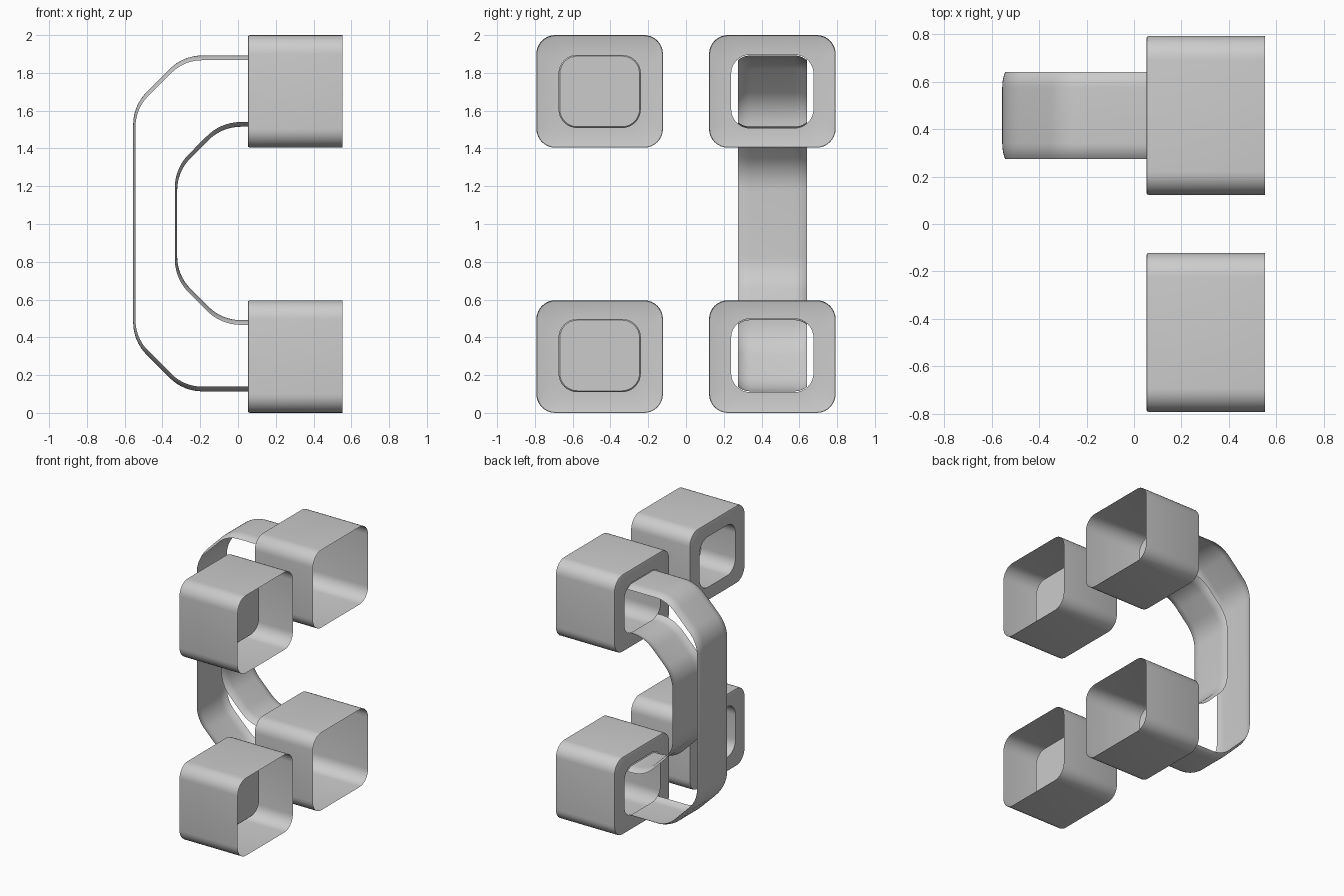
import bpy, bmesh, math
from mathutils import Vector

if "Cube" in bpy.data.objects:
    bpy.data.objects.remove(bpy.data.objects["Cube"])

grey = bpy.data.materials.new("matte_grey")
grey.diffuse_color = (0.6, 0.6, 0.6, 1)
grey.use_nodes = True
grey.node_tree.nodes["Principled BSDF"].inputs["Base Color"].default_value = grey.diffuse_color

CY = 0.457          # sideways distance of each cup axis
SEG = 8             # segments per rounded corner


def finish(name, bm, recalc=True):
    if recalc:
        bmesh.ops.recalc_face_normals(bm, faces=bm.faces)
    me = bpy.data.meshes.new(name)
    bm.to_mesh(me)
    bm.free()
    me.materials.append(grey)
    me.shade_smooth()
    me.set_sharp_from_angle(angle=math.radians(35))
    ob = bpy.data.objects.new(name, me)
    bpy.context.collection.objects.link(ob)
    return ob


def rounded_loop(bm, x, cy, cz, hy, hz, r):
    """Rounded rectangle of vertices in the plane at x."""
    verts = []
    for k, (sy, sz) in enumerate([(1, 1), (-1, 1), (-1, -1), (1, -1)]):
        for i in range(SEG + 1):
            a = math.pi / 2 * (k + i / SEG)
            verts.append(bm.verts.new((x, cy + sy * (hy - r) + r * math.cos(a),
                                       cz + sz * (hz - r) + r * math.sin(a))))
    return verts


def bridge(bm, a, b):
    n = len(a)
    for i in range(n):
        j = (i + 1) % n
        bm.faces.new((a[i], a[j], b[j], b[i]))


def cup(name, cy, cz, hole_z, socket):
    bm = bmesh.new()
    # open mouth, outer wall, bevelled back rim, back plate with a hole
    specs = [(0.552, cy, cz, 0.335, 0.298, 0.10),
             (0.064, cy, cz, 0.335, 0.298, 0.10),
             (0.055, cy, cz, 0.332, 0.295, 0.097),
             (0.052, cy, cz, 0.324, 0.287, 0.09),
             (0.052, cy, hole_z, 0.218, 0.194, 0.10)]
    if socket:      # recessed pocket closed by a cap
        specs += [(0.345, cy, hole_z, 0.218, 0.194, 0.10),
                  (0.352, cy, hole_z, 0.211, 0.187, 0.093)]
    loops = [rounded_loop(bm, *s) for s in specs]
    for a, b in zip(loops, loops[1:]):
        bridge(bm, a, b)
    if socket:
        bm.faces.new(loops[-1])
    finish(name, bm)


for level, cz, hz in (("lower", 0.298, 0.304), ("upper", 1.702, 1.702)):
    cup(level + "_front_cup", -CY, cz, hz, True)
    cup(level + "_back_cup", CY, cz, hz, False)


def fillet_path(pts, cut, n=8):
    """Polyline in x,z with each inner corner replaced by an arc."""
    pts = [Vector(p) for p in pts]
    out = [pts[0]]
    for p, c, q in zip(pts, pts[1:], pts[2:]):
        d1, d2 = (p - c).normalized(), (q - c).normalized()
        half = d1.angle(d2) / 2
        r = cut * math.tan(half)
        centre = c + (d1 + d2).normalized() * (cut / math.cos(half))
        u = c + d1 * cut - centre
        v = c + d2 * cut - centre
        ang = u.angle(v)
        for i in range(n + 1):
            t = i / n
            out.append(centre + (u * math.sin((1 - t) * ang)
                                 + v * math.sin(t * ang)) / math.sin(ang))
    out.append(pts[-1])
    return out


def strap(name, top, side, knee_x, knee_z, curl):
    mid = 1.003
    pts = [(0.052, top), (knee_x, top), (side, knee_z)]
    pts += [(x, 2 * mid - z) for x, z in reversed(pts)]
    path = fillet_path(pts, 0.1)
    # cross-section: flat middle with edges curling along a round corner
    section = [(-0.117, 0), (0.117, 0)]
    for i in range(1, 6):
        a = math.asin(0.66) * i / 5
        w, d = 0.117 + 0.1 * math.sin(a), 0.1 * (1 - math.cos(a))
        section = [(-w, d)] + section + [(w, d)]
    bm = bmesh.new()
    rows = []
    for i, p in enumerate(path):
        t = (path[min(i + 1, len(path) - 1)] - path[max(i - 1, 0)]).normalized()
        if i in (0, len(path) - 1):
            t = Vector((-1 if i == 0 else 1, 0))
        nrm = Vector((-t.y, t.x)) * curl      # towards the inside of the bend
        squash = 0.5 + 0.5 * abs(t.x)
        rows.append([bm.verts.new((p.x + nrm.x * d * squash, CY + w,
                                   p.y + nrm.y * d * squash)) for w, d in section])
    for a, b in zip(rows, rows[1:]):
        for i in range(len(section) - 1):
            f = (a[i], a[i + 1], b[i + 1], b[i])
            bm.faces.new(f if curl > 0 else f[::-1])
    # outer faces point away from the handle core
    bm.normal_update()
    finish(name, bm, recalc=False)


# handle made of an outer and an inner strap
strap("outer_strap", 1.892, -0.555, -0.29, 1.627, 1)
strap("inner_strap", 1.515, -0.322, -0.085, 1.278, -1)
